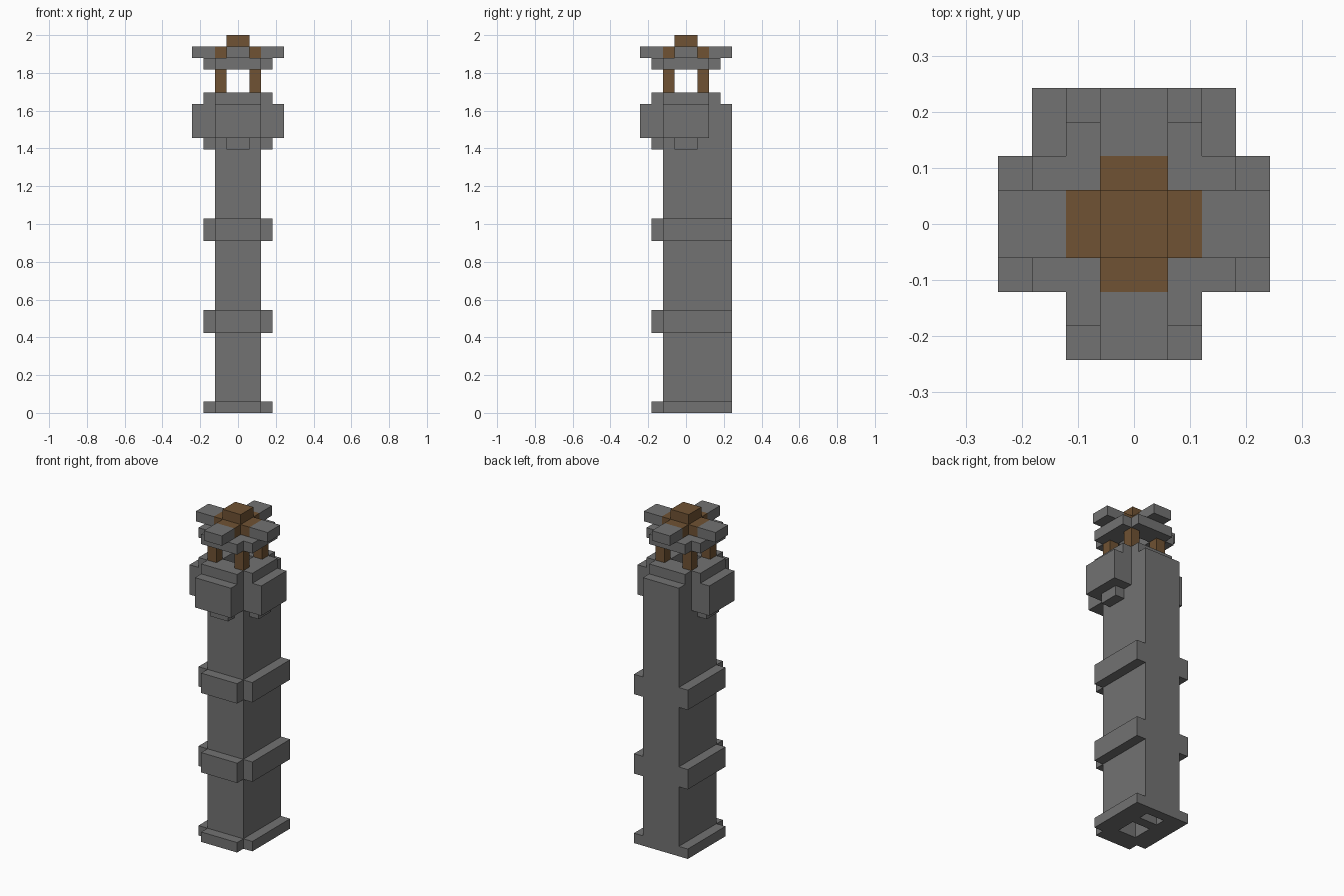
import bpy
import bmesh
from itertools import product
from math import radians
from mathutils import Vector

if "Cube" in bpy.data.objects:
    bpy.data.objects.remove(bpy.data.objects["Cube"], do_unlink=True)

U = 2 / 33  # one block edge


def material(name, color):
    mat = bpy.data.materials.new(name)
    mat.use_nodes = True
    mat.diffuse_color = color
    mat.node_tree.nodes["Principled BSDF"].inputs["Base Color"].default_value = color
    return mat


STONE = material("grey_stone", (0.17, 0.17, 0.17, 1))
WOOD = material("brown_wood", (0.16, 0.085, 0.033, 1))


def cells(box):
    x0, x1, y0, y1, z0, z1 = box
    return set(product(range(x0, x1), range(y0, y1), range(z0, z1)))


def part(name, mat, boxes, holes=()):
    """Outer skin of a union of block boxes (x, y, z ranges) minus holes."""
    solid = set().union(*map(cells, boxes)).difference(*map(cells, holes))
    bm = bmesh.new()
    verts = {}

    def vert(p):
        key = tuple(p)
        if key not in verts:
            verts[key] = bm.verts.new(Vector(p) * U)
        return verts[key]

    for c in solid:
        for axis, side in product(range(3), (0, 1)):
            near = list(c)
            near[axis] += 1 if side else -1
            if tuple(near) in solid:
                continue
            a, b = (axis + 1) % 3, (axis + 2) % 3
            ring = []
            for i, j in ((0, 0), (1, 0), (1, 1), (0, 1)):
                p = list(c)
                p[axis] += side
                p[a] += i
                p[b] += j
                ring.append(vert(p))
            bm.faces.new(ring if side else ring[::-1])
    bmesh.ops.dissolve_limit(bm, angle_limit=radians(1), verts=bm.verts, edges=bm.edges)
    mesh = bpy.data.meshes.new(name)
    bm.to_mesh(mesh)
    bm.free()
    mesh.materials.append(mat)
    obj = bpy.data.objects.new(name, mesh)
    bpy.context.collection.objects.link(obj)
    return obj


def cross(long, wide, z0, z1):
    """Plus-shaped plan."""
    return [(-long, long, -wide, wide, z0, z1), (-wide, wide, -long, long, z0, z1)]


# Hollow shaft with a separate flue along its back
part("shaft", STONE, [(-2, 2, -2, 4, 0, 27)],
     [(-1, 1, -1, 1, 0, 27), (-1, 1, 2, 3, 0, 27)])

# Trim bands on the front and both sides
for name, z0, z1 in (("base_trim", 0, 1), ("lower_band", 7, 9), ("upper_band", 15, 17)):
    part(name + "_front", STONE, [(-2, 2, -3, -2, z0, z1)])
    part(name + "_left", STONE, [(2, 3, -2, 4, z0, z1)])
    part(name + "_right", STONE, [(-3, -2, -2, 4, z0, z1)])

# Projecting bays, each with a small bracket below
part("front_bay", STONE, [(-2, 2, -4, -2, 24, 27), (-1, 1, -3, -2, 23, 24)])
part("left_bay", STONE, [(2, 4, -2, 2, 24, 27), (2, 3, -1, 1, 23, 24)])
part("right_bay", STONE, [(-4, -2, -2, 2, 24, 27), (-3, -2, -1, 1, 23, 24)])

# Parapet around the open shaft top
part("parapet", STONE, cross(3, 2, 27, 28), [(-1, 1, -1, 1, 27, 28)])

# Corner posts
for sx, x in (("right", -2), ("left", 1)):
    for sy, y in (("front", -2), ("back", 1)):
        part(f"{sy}_{sx}_post", WOOD, [(x, x + 1, y, y + 1, 28, 30)])

# Roof: stone ring, four stone arms, wooden hub and cap
part("roof_ring", STONE, cross(3, 2, 30, 31), [(-1, 1, -1, 1, 30, 31)])
part("left_roof_arm", STONE, [(2, 4, -1, 1, 31, 32)])
part("right_roof_arm", STONE, [(-4, -2, -1, 1, 31, 32)])
part("front_roof_arm", STONE, [(-1, 1, -4, -2, 31, 32)])
part("back_roof_arm", STONE, [(-1, 1, 2, 4, 31, 32)])
part("roof_hub", WOOD, cross(2, 1, 31, 32) + [(-1, 1, -1, 1, 32, 33)])
